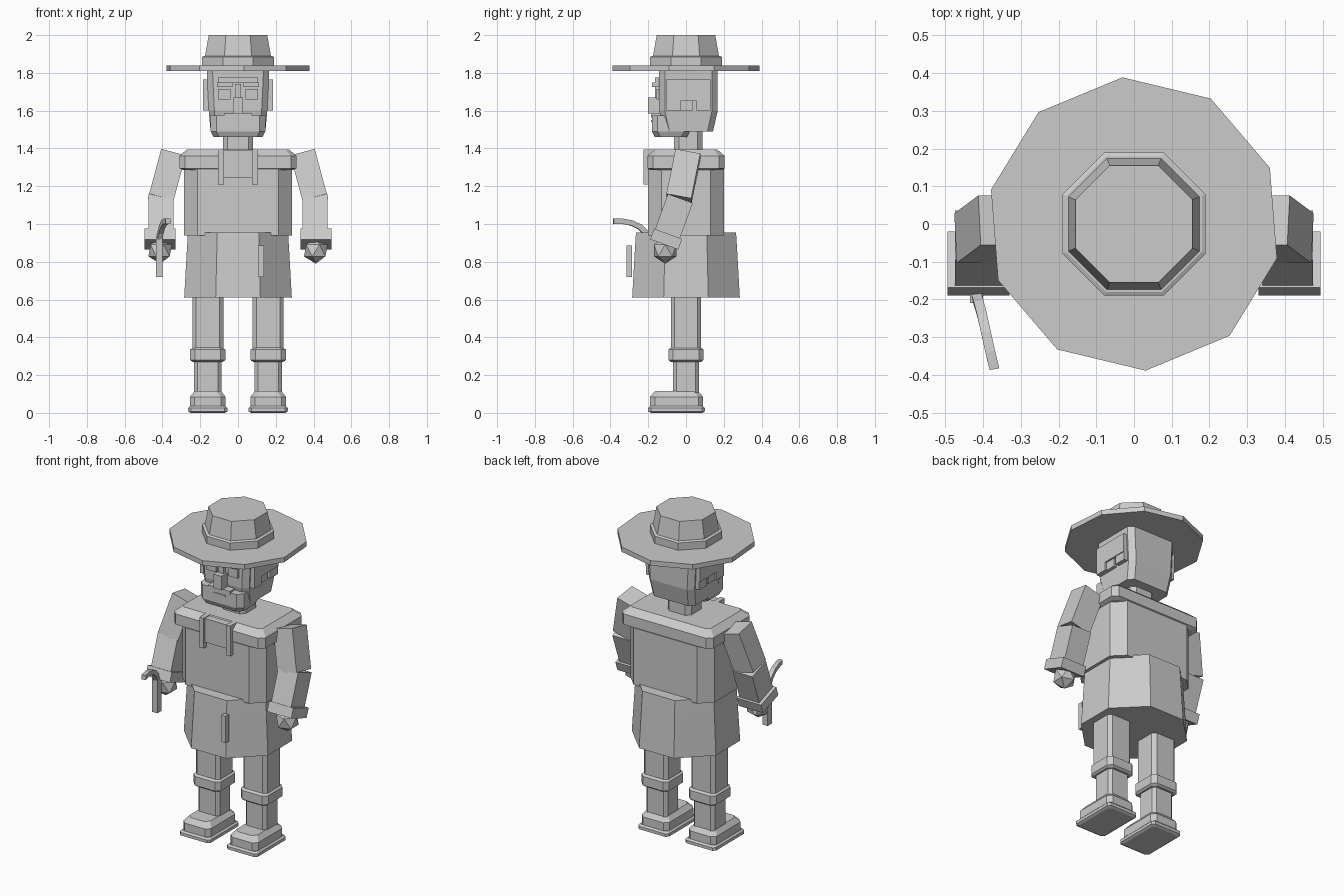
import bpy, bmesh, math
from mathutils import Vector, Euler

cube = bpy.data.objects.get("Cube")
if cube:
    bpy.data.objects.remove(cube)

grey = bpy.data.materials.new("plain_grey")
grey.use_nodes = True
colour = (0.6, 0.6, 0.6, 1)
grey.diffuse_color = colour
grey.node_tree.nodes["Principled BSDF"].inputs["Base Color"].default_value = colour


def finish(name, bm, loc=(0, 0, 0), rot=(0, 0, 0)):
    bmesh.ops.recalc_face_normals(bm, faces=bm.faces)
    mesh = bpy.data.meshes.new(name)
    bm.to_mesh(mesh)
    bm.free()
    mesh.materials.append(grey)
    obj = bpy.data.objects.new(name, mesh)
    bpy.context.collection.objects.link(obj)
    obj.location = loc
    obj.rotation_euler = Euler([math.radians(a) for a in rot])
    return obj


def loft(name, rings, loc=(0, 0, 0), rot=(0, 0, 0)):
    """Stack closed rings of points, capped at both ends."""
    bm = bmesh.new()
    loops = [[bm.verts.new(p) for p in ring] for ring in rings]
    for a, b in zip(loops, loops[1:]):
        for i in range(len(a)):
            j = (i + 1) % len(a)
            bm.faces.new((a[i], a[j], b[j], b[i]))
    bm.faces.new(loops[0])
    bm.faces.new(loops[-1])
    return finish(name, bm, loc, rot)


def column(name, levels, loc=(0, 0, 0), rot=(0, 0, 0)):
    """Cut-corner column; each level is z, half width, half depth, corner cut."""
    rings = []
    for z, w, d, c in levels:
        rings.append([(w, c - d, z), (w, d - c, z), (w - c, d, z), (c - w, d, z),
                      (-w, d - c, z), (-w, c - d, z), (c - w, -d, z), (w - c, -d, z)])
    return loft(name, rings, loc, rot)


def octagon(name, levels):
    return column(name, [(z, r, r, r * 0.586) for z, r in levels])


def box(name, x, y, z, loc=(0, 0, 0), rot=(0, 0, 0)):
    """Box from its x, y and z ranges."""
    rings = [[(x[0], y[0], h), (x[1], y[0], h), (x[1], y[1], h), (x[0], y[1], h)] for h in z]
    return loft(name, rings, loc, rot)


# Hat
brim_ring = [Vector((math.cos(a), math.sin(a), 0)) * 0.39
             for a in (math.radians(22.5 + 36 * i) for i in range(10))]
loft("hat_brim", [[p + Vector((0, 0, z)) for p in brim_ring] for z in (1.81, 1.84)])
octagon("hat_band", [(1.84, 0.19), (1.885, 0.19), (1.89, 0.18)])
octagon("hat_crown", [(1.885, 0.175), (2.0, 0.155)])

# Head
column("skull", [(1.49, 0.145, 0.13, 0.03), (1.6, 0.155, 0.155, 0.03),
                 (1.81, 0.165, 0.155, 0.03)], (0, 0.013, 0))
column("jaw", [(1.46, 0.13, 0.085, 0.03), (1.49, 0.145, 0.1, 0.03),
               (1.575, 0.145, 0.1, 0.03)], (0, -0.08, 0))
column("neck", [(1.37, 0.08, 0.075, 0.025), (1.52, 0.08, 0.075, 0.025)], (0, 0.012, 0))
box("forehead_band", (-0.105, 0.105), (-0.165, -0.1), (1.75, 1.775))
box("nose", (-0.027, 0.027), (-0.2, -0.12), (1.585, 1.67))
box("nose_bridge", (-0.016, 0.016), (-0.165, -0.12), (1.66, 1.74))
box("moustache", (-0.075, 0.075), (-0.185, -0.12), (1.565, 1.585))
box("mouth", (-0.04, 0.04), (-0.185, -0.12), (1.54, 1.55))
for side, s in (("left", 1), ("right", -1)):
    def span(a, b):
        return sorted((s * a, s * b))
    box(side + "_eyebrow", span(0.03, 0.11), (-0.18, -0.12), (1.725, 1.75))
    box(side + "_eye", span(0.04, 0.105), (-0.155, -0.12), (1.66, 1.715))
    box(side + "_hair", span(0.12, 0.185), (-0.105, 0.13), (1.65, 1.765))
    box(side + "_sideburn", span(0.12, 0.185), (-0.105, -0.03), (1.6, 1.65))
    box(side + "_back_hair", span(0.12, 0.18), (0.055, 0.13), (1.6, 1.65))
    box(side + "_ear", span(0.12, 0.175), (-0.03, 0.035), (1.6, 1.65))

# Torso and collar
column("torso", [(0.94, 0.285, 0.2, 0.07), (1.29, 0.285, 0.2, 0.07)])
column("shoulder_yoke", [(1.285, 0.29, 0.185, 0.03), (1.295, 0.31, 0.205, 0.03),
                         (1.36, 0.31, 0.205, 0.03), (1.395, 0.27, 0.165, 0.02)])
box("collar_panel", (-0.075, 0.075), (-0.215, -0.15), (1.245, 1.39))
for side, s in (("left", 1), ("right", -1)):
    box(side + "_collar_strap", sorted((s * 0.075, s * 0.105)), (-0.225, -0.15), (1.21, 1.395))

# Coat skirt with a sheath on the front
octagon("coat_skirt", [(0.61, 0.285), (0.875, 0.27), (0.955, 0.265)])
box("sheath", (0.107, 0.137), (-0.315, -0.285), (0.72, 0.885))

# Legs and arms
for side, s in (("left", 1), ("right", -1)):
    leg = (0.16 * s, 0, 0)
    column(side + "_thigh", [(0.34, 0.082, 0.08, 0.02), (0.65, 0.082, 0.08, 0.02)], leg)
    column(side + "_knee_band", [(0.27, 0.08, 0.08, 0.02), (0.28, 0.093, 0.093, 0.025),
                                 (0.335, 0.093, 0.093, 0.025), (0.345, 0.08, 0.08, 0.02)], leg)
    column(side + "_shin", [(0.1, 0.072, 0.068, 0.018), (0.28, 0.072, 0.068, 0.018)], leg)
    foot = (0.16 * s, -0.05, 0)
    column(side + "_sole", [(0, 0.09, 0.135, 0.015), (0.008, 0.104, 0.15, 0.015),
                            (0.026, 0.104, 0.15, 0.015), (0.036, 0.094, 0.14, 0.015)], foot)
    column(side + "_boot", [(0.03, 0.094, 0.14, 0.025), (0.085, 0.094, 0.14, 0.025),
                            (0.115, 0.07, 0.115, 0.025)], foot)

    box(side + "_upper_arm", (-0.067, 0.067), (-0.067, 0.067), (-0.25, 0),
        (0.345 * s, 0.01, 1.368), (-11, -15 * s, 0))
    box(side + "_forearm", (-0.067, 0.067), (-0.07, 0.07), (-0.22, 0),
        (0.408 * s, -0.03, 1.135), (-20, 0, 0))
    box(side + "_cuff", (-0.082, 0.082), (-0.079, 0.079), (-0.03, 0.03),
        (0.412 * s, -0.105, 0.92), (-20, 0, 0))
    bm = bmesh.new()
    bmesh.ops.create_icosphere(bm, subdivisions=1, radius=0.07)
    finish(side + "_hand", bm, (0.412 * s, -0.11, 0.86))

# Hook held in the right hand
box("hook_handle", (-0.435, -0.4), (-0.21, -0.17), (0.72, 0.93))
path = [Vector(p) for p in ((-0.418, -0.19, 0.91), (-0.41, -0.215, 0.955), (-0.402, -0.245, 0.985),
                            (-0.392, -0.29, 1.006), (-0.381, -0.34, 1.015), (-0.37, -0.385, 1.015))]
across = Vector((1, 0.2, 0)).normalized()
rings = []
for i, p in enumerate(path):
    along = path[min(i + 1, len(path) - 1)] - path[max(i - 1, 0)]
    up = across.cross(along).normalized()
    rings.append([p + across * a * 0.013 + up * b * 0.014
                  for a, b in ((-1, -1), (1, -1), (1, 1), (-1, 1))])
loft("hook_blade", rings)
